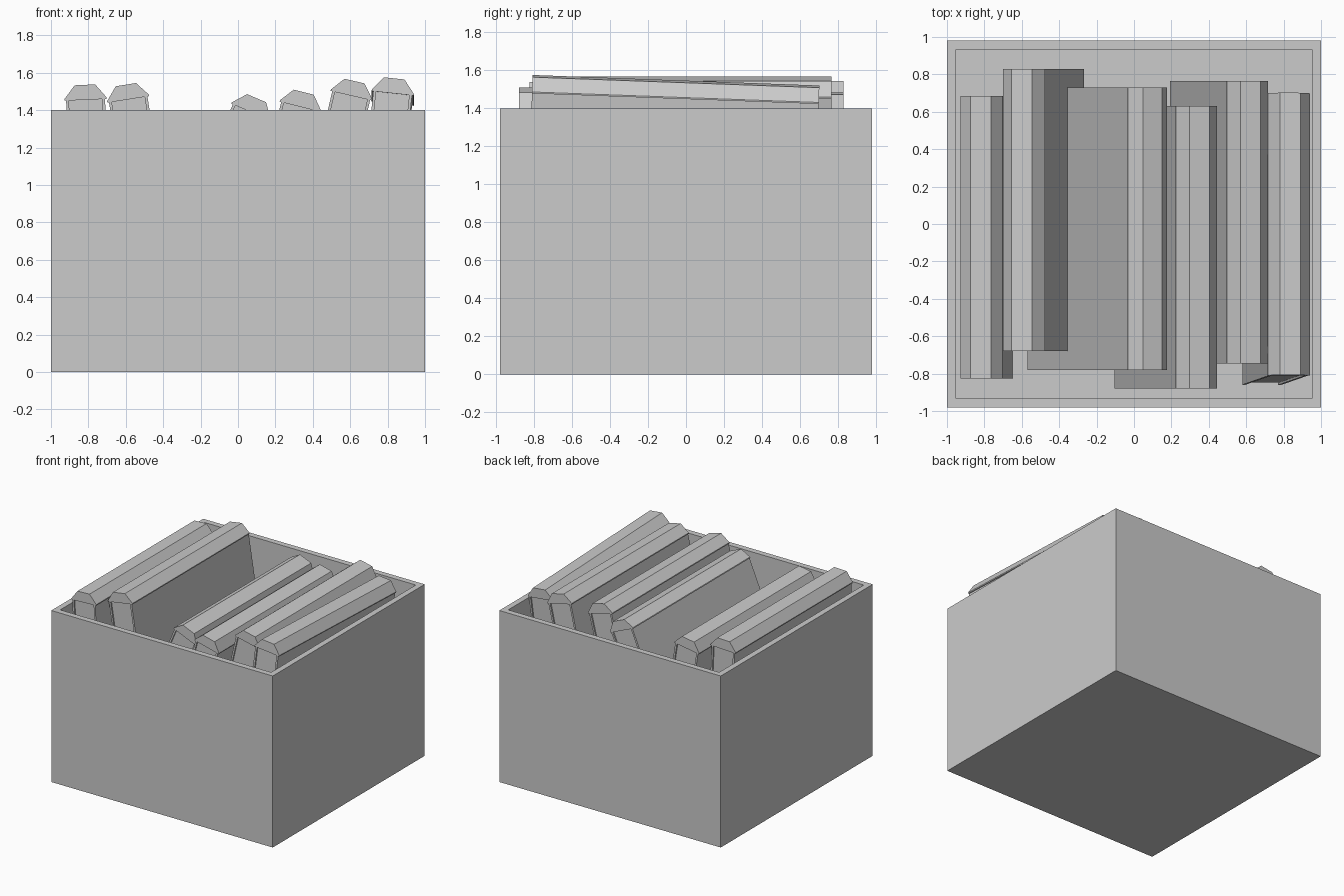
import bpy, bmesh
from math import radians
from mathutils import Matrix

if "Cube" in bpy.data.objects:
    bpy.data.objects.remove(bpy.data.objects["Cube"])


def make_object(name, bm, matrix=Matrix()):
    bmesh.ops.recalc_face_normals(bm, faces=bm.faces)
    mesh = bpy.data.meshes.new(name)
    bm.to_mesh(mesh)
    bm.free()
    ob = bpy.data.objects.new(name, mesh)
    ob.matrix_world = matrix
    bpy.context.collection.objects.link(ob)
    return ob


def prism(bm, profile, y0, y1):
    """Extrude an (x, z) profile along y."""
    face = bm.faces.new([bm.verts.new((x, y0, z)) for x, z in profile])
    ext = bmesh.ops.extrude_face_region(bm, geom=[face])
    verts = [g for g in ext["geom"] if isinstance(g, bmesh.types.BMVert)]
    bmesh.ops.translate(bm, verts=verts, vec=(0, y1 - y0, 0))


def rect(x0, x1, z0, z1):
    return [(x0, z0), (x1, z0), (x1, z1), (x0, z1)]


# Open storage box: inset the top face and push it down to the floor
W, D, H, WALL, FLOOR = 1.0, 0.98, 1.4, 0.067, 0.07
bm = bmesh.new()
prism(bm, rect(-W, W, 0, H), -D, D)
bm.normal_update()
bmesh.ops.recalc_face_normals(bm, faces=bm.faces)
top = max(bm.faces, key=lambda f: f.calc_center_median().z)
bmesh.ops.inset_region(bm, faces=[top], thickness=WALL)
ext = bmesh.ops.extrude_discrete_faces(bm, faces=[top])
bmesh.ops.translate(bm, verts=ext["faces"][0].verts, vec=(0, 0, FLOOR - H))
make_object("box", bm)

# Books stored spine up; origin is the middle of the front spine base
LENGTH, DEPTH, HALF, COVER = 1.51, 1.385, 0.104, 0.015
SPINE = [(-0.113, 0), (-0.113, 0.008), (-0.055, 0.08), (0.055, 0.08),
         (0.113, 0.008), (0.113, 0)]


def book(name, x, y, z, lean, pitch=0):
    bm = bmesh.new()
    prism(bm, SPINE, 0, LENGTH)
    for a, b in ((-HALF, COVER - HALF), (HALF - COVER, HALF)):
        prism(bm, rect(a, b, -DEPTH, 0), 0, LENGTH)
    prism(bm, rect(COVER - HALF, HALF - COVER, 0.01 - DEPTH, 0),
          0.012, LENGTH - 0.012)
    make_object(name, bm, Matrix.Translation((x, y, z))
                @ Matrix.Rotation(radians(-pitch), 4, 'X')
                @ Matrix.Rotation(radians(lean), 4, 'Y'))


# x, front y, spine base z, sideways lean, front-up pitch
BOOKS = [
    (-0.815, -0.825, 1.455, -2.5, 0),
    (-0.587, -0.68, 1.457, -9, 0),
    (0.068, -0.78, 1.39, 23, 0),
    (0.332, -0.88, 1.418, 14, 0),
    (0.605, -0.745, 1.477, 13, 0),
    (0.827, -0.81, 1.49, 6, 2.1),
]
for i, b in enumerate(BOOKS, 1):
    book(f"book_{i}", *b)
